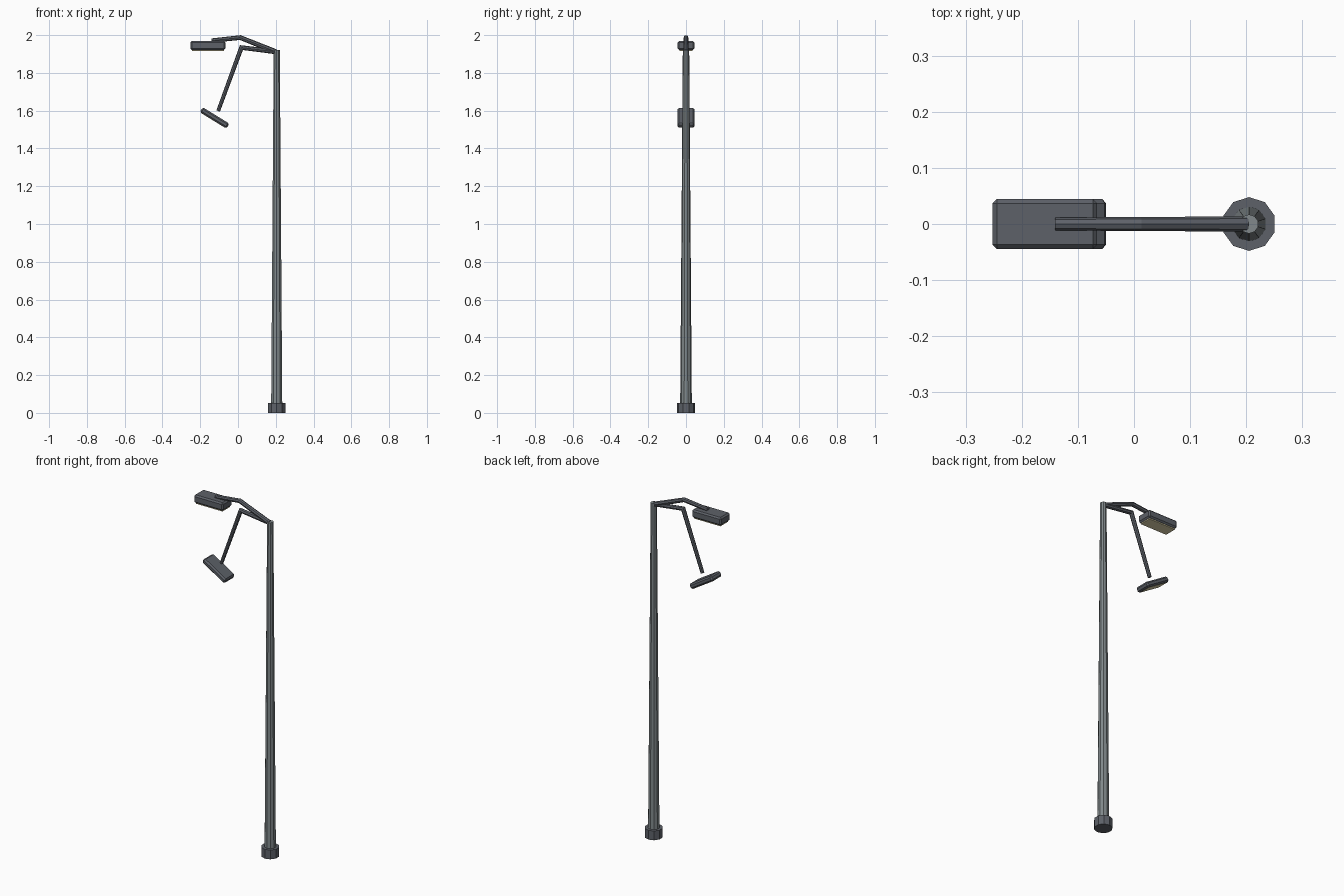
import bpy, bmesh, math
from mathutils import Vector, Matrix

if "Cube" in bpy.data.objects:
    bpy.data.objects.remove(bpy.data.objects["Cube"])


def material(name, rgb):
    m = bpy.data.materials.new(name)
    m.diffuse_color = (*rgb, 1)
    m.use_nodes = True
    m.node_tree.nodes["Principled BSDF"].inputs["Base Color"].default_value = m.diffuse_color
    return m


STEEL = material("steel", (0.22, 0.25, 0.26))
DARK = material("dark_metal", (0.11, 0.12, 0.14))
GLASS = material("lens", (0.75, 0.68, 0.42))


def finish(name, bm, mat):
    bmesh.ops.recalc_face_normals(bm, faces=bm.faces)
    me = bpy.data.meshes.new(name)
    bm.to_mesh(me)
    bm.free()
    me.materials.append(mat)
    ob = bpy.data.objects.new(name, me)
    bpy.context.collection.objects.link(ob)
    return ob


def tube(name, points, radii, sides, mat):
    """Sweep a polygon along a path in the xz plane, mitred at the bends."""
    bm = bmesh.new()
    pts = [Vector((x, 0, z)) for x, z in points]
    rings = []
    for i, p in enumerate(pts):
        d0 = (p - pts[i - 1]).normalized() if i else (pts[1] - p).normalized()
        d1 = (pts[i + 1] - p).normalized() if i < len(pts) - 1 else d0
        t = (d0 + d1).normalized()
        u, v = Vector((0, 1, 0)), Vector((0, 1, 0)).cross(t)
        mitre = 1 / t.dot(d0)
        rings.append([bm.verts.new(p + radii[i] * (math.cos(a) * u + math.sin(a) * mitre * v))
                      for a in (2 * math.pi * k / sides for k in range(sides))])
    for a, b in zip(rings, rings[1:]):
        for k in range(sides):
            n = (k + 1) % sides
            bm.faces.new((a[k], a[n], b[n], b[k]))
    bm.faces.new(rings[0])
    bm.faces.new(rings[-1])
    return finish(name, bm, mat)


def box(name, size, centre, tilt, offset, bevel, mat):
    """Chamfered box, shifted by offset along its own z, then tilted about y."""
    bm = bmesh.new()
    bmesh.ops.create_cube(bm, size=1)
    bmesh.ops.scale(bm, vec=size, verts=bm.verts)
    if bevel:
        bmesh.ops.bevel(bm, geom=bm.edges[:], offset=bevel, segments=1,
                        affect='EDGES', profile=0.5)
    bm.transform(Matrix.Translation((centre[0], 0, centre[1]))
                 @ Matrix.Rotation(math.radians(tilt), 4, 'Y')
                 @ Matrix.Translation((0, 0, offset)))
    return finish(name, bm, mat)


# foot and tapered pole
X = 0.205
tube("base", [(X, 0), (X, 0.053)], [0.048, 0.048], 10, DARK)
tube("pole", [(X, 0.03), (X, 1.92)], [0.031, 0.017], 10, STEEL)

# two bent arms from the pole top
tube("upper_arm", [(0.2, 1.912), (0.012, 1.987), (-0.14, 1.971)],
     [0.0135, 0.0125, 0.0115], 8, DARK)
tube("lower_arm", [(0.2, 1.912), (0.018, 1.934), (-0.105, 1.598)],
     [0.013, 0.012, 0.010], 8, DARK)

# lamp heads with a lens on the underside: name, length, thickness, centre, tilt, lens drop
for name, length, thick, centre, tilt, drop in (
        ("upper", 0.187, 0.046, (-0.159, 1.945), 0, 0.006),
        ("lower", 0.166, 0.030, (-0.124, 1.562), 31.6, 0.001)):
    box(name + "_lamp_head", (length, 0.089, thick), centre, tilt, 0, 0.008, DARK)
    box(name + "_lens", (length - 0.018, 0.07, 0.01), centre, tilt,
        -thick / 2 - drop + 0.005, 0, GLASS)
